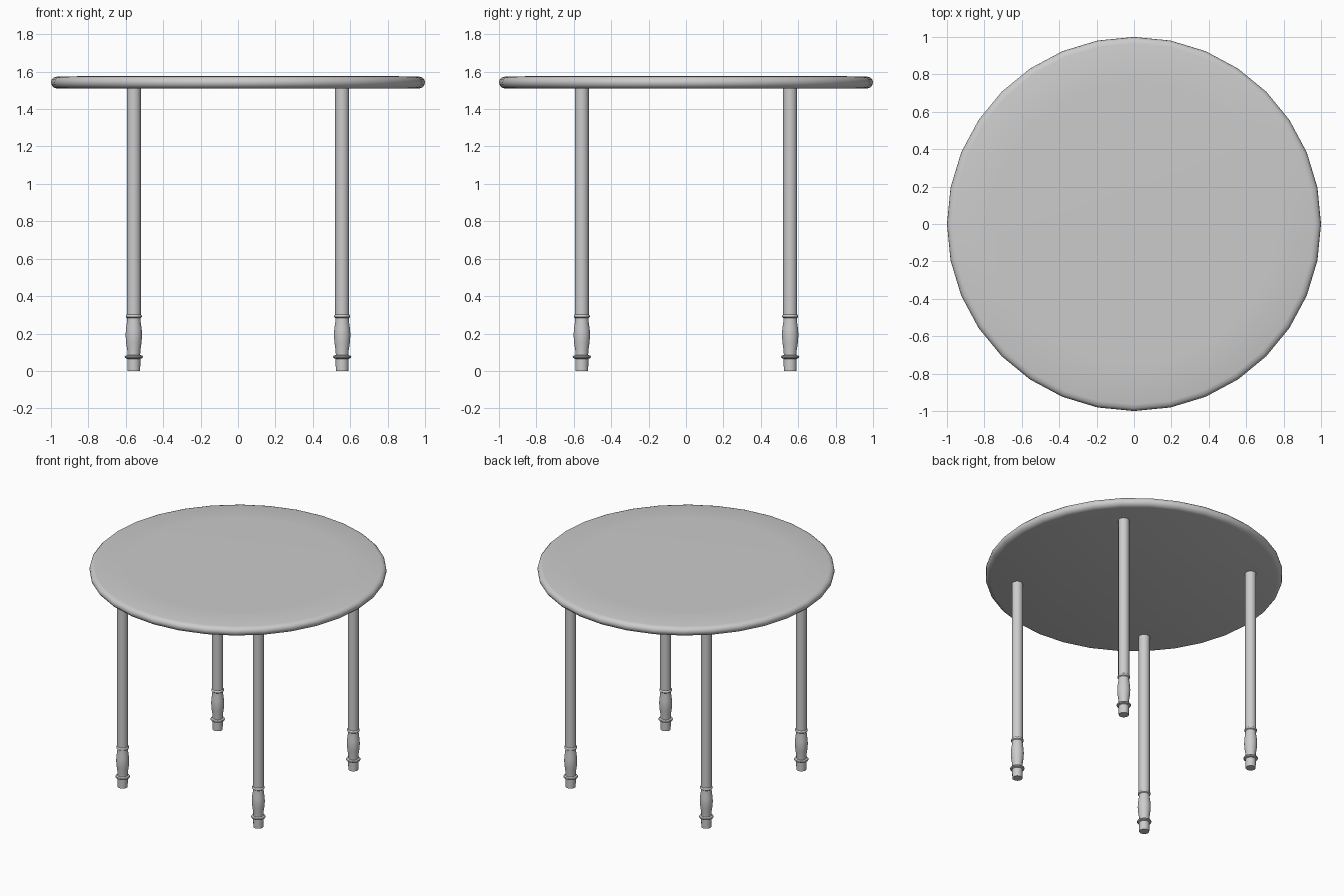
import bpy, bmesh, math

if "Cube" in bpy.data.objects:
    bpy.data.objects.remove(bpy.data.objects["Cube"])


def lathe(name, profile, sides, loc=(0, 0, 0), angle=35):
    """Revolve (radius, z) points around z, capping both ends."""
    bm = bmesh.new()
    rings = []
    for r, z in profile:
        rings.append([bm.verts.new((r * math.cos(2 * math.pi * i / sides),
                                    r * math.sin(2 * math.pi * i / sides), z))
                      for i in range(sides)])
    for a, b in zip(rings, rings[1:]):
        for i in range(sides):
            j = (i + 1) % sides
            bm.faces.new((a[i], a[j], b[j], b[i]))
    bm.faces.new(rings[0][::-1])
    bm.faces.new(rings[-1])
    mesh = bpy.data.meshes.new(name)
    bm.to_mesh(mesh)
    bm.free()
    ob = bpy.data.objects.new(name, mesh)
    ob.location = loc
    bpy.context.collection.objects.link(ob)
    bpy.ops.object.select_all(action='DESELECT')
    ob.select_set(True)
    bpy.context.view_layer.objects.active = ob
    bpy.ops.object.shade_smooth_by_angle(angle=math.radians(angle))
    return ob


# Round top with a softened rim
top_profile = [(0.965, 1.509), (0.985, 1.515), (0.997, 1.529), (1.0, 1.543),
               (0.997, 1.557), (0.985, 1.569), (0.965, 1.574), (0.75, 1.577)]
lathe("table_top", top_profile, 32, angle=50)

# Turned legs: foot, lower ring, bulb, upper ring, plain shaft
leg_profile = [(0.034, 0.0), (0.035, 0.065), (0.046, 0.069), (0.049, 0.075),
               (0.046, 0.081), (0.034, 0.085), (0.035, 0.11), (0.041, 0.15),
               (0.044, 0.19), (0.042, 0.225), (0.037, 0.26), (0.036, 0.282),
               (0.042, 0.287), (0.043, 0.292), (0.042, 0.297),
               (0.0375, 0.302), (0.0375, 1.512)]
for side, sx in (("left", -1), ("right", 1)):
    for end, sy in (("front", -1), ("back", 1)):
        lathe(f"{end}_{side}_leg", leg_profile, 24, (0.557 * sx, 0.557 * sy, 0))
